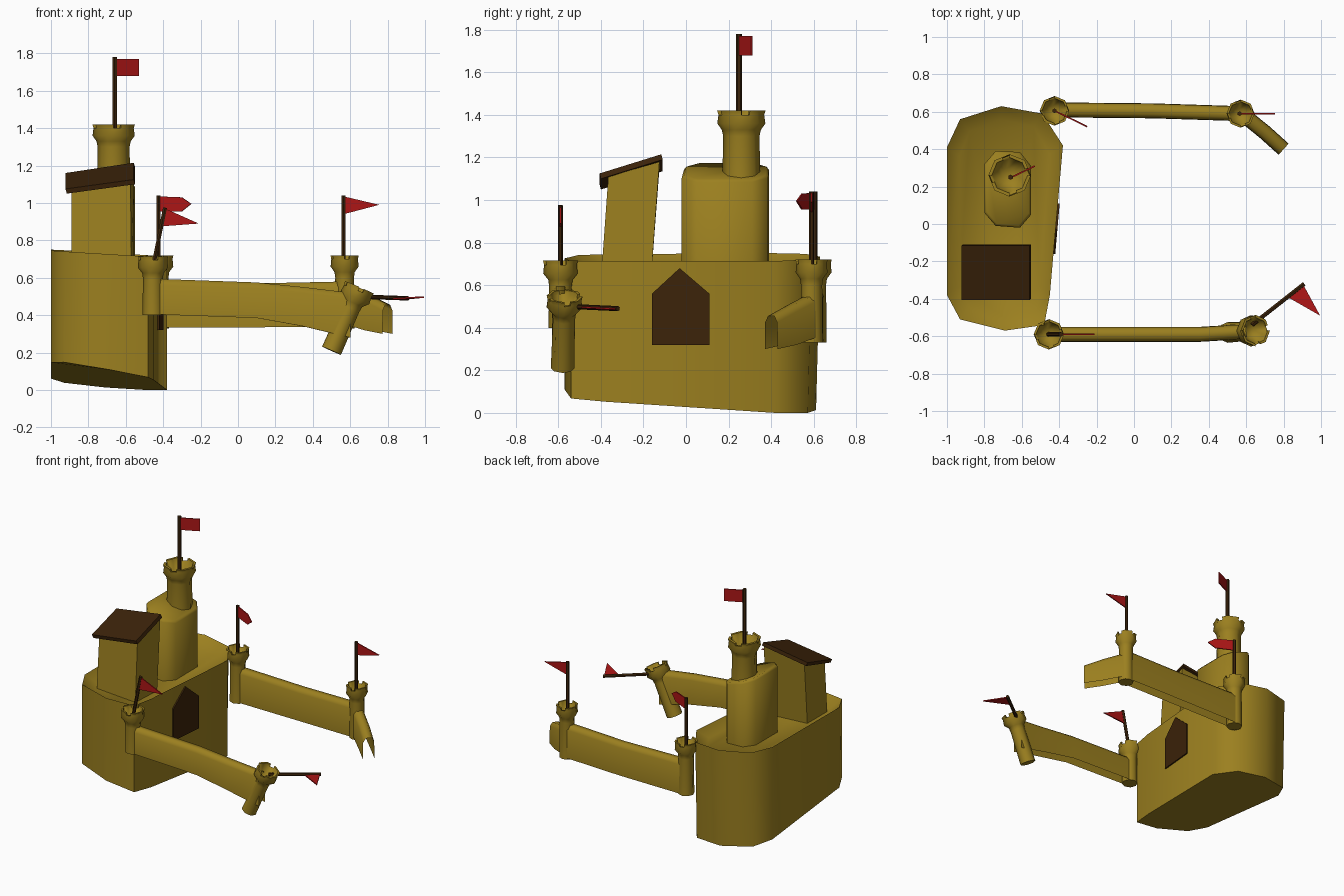
import bpy, bmesh, math
from mathutils import Vector, Matrix

if "Cube" in bpy.data.objects:
    bpy.data.objects.remove(bpy.data.objects["Cube"])


def material(name, rgb):
    m = bpy.data.materials.new(name)
    m.diffuse_color = (*rgb, 1)
    m.use_nodes = True
    m.node_tree.nodes["Principled BSDF"].inputs["Base Color"].default_value = m.diffuse_color
    return m


SAND = material("sand", (0.33, 0.215, 0.014))
WOOD = material("wood", (0.045, 0.017, 0.003))
RED = material("red_cloth", (0.42, 0.008, 0.008))


def finish(name, bm, mat, angle=40):
    bmesh.ops.recalc_face_normals(bm, faces=bm.faces)
    me = bpy.data.meshes.new(name)
    bm.to_mesh(me)
    bm.free()
    me.materials.append(mat)
    me.shade_smooth()
    me.set_sharp_from_angle(angle=math.radians(angle))
    ob = bpy.data.objects.new(name, me)
    bpy.context.collection.objects.link(ob)
    return ob


def loft(bm, rings, cap0=True, cap1=True, closed=True):
    """Skin rings of points; returns the bmesh faces of each band."""
    vs = [[bm.verts.new(p) for p in r] for r in rings]
    n = len(rings[0])
    bands = []
    for a, b in zip(vs, vs[1:]):
        bands.append([bm.faces.new((a[i], a[(i + 1) % n], b[(i + 1) % n], b[i]))
                      for i in range(n if closed else n - 1)])
    if cap0:
        bm.faces.new(vs[0])
    if cap1:
        bm.faces.new(vs[-1])
    return bands


def turret(name, base, axis, length, r, lip):
    """Eight-sided shaft with a flared, notched bowl on top."""
    bm = bmesh.new()

    def ring(rad, z):
        return [(rad * k * math.cos(t), rad * k * math.sin(t), z)
                for i in range(16)
                for t, k in [((i + 1) * math.pi / 8,
                              1 if i % 2 else math.cos(math.pi / 8))]]
    h = length
    bands = loft(bm, [ring(r * 1.06, 0), ring(r, h - 0.12), ring(r * 1.08, h - 0.09),
                      ring(lip, h - 0.06), ring(lip * 0.95, h - 0.02),
                      ring(lip * 0.8, h - 0.02), ring(lip * 0.4, h - 0.075)])
    # low merlons with narrow gaps
    tops = [f for i, f in enumerate(bands[4]) if i % 4 != 3]
    up = bmesh.ops.extrude_face_region(bm, geom=tops)["geom"]
    bmesh.ops.delete(bm, geom=tops, context='FACES_ONLY')
    for v in [g for g in up if isinstance(g, bmesh.types.BMVert)]:
        v.co = (v.co.x * 1.06, v.co.y * 1.06, v.co.z + 0.02)
    q = Vector((0, 0, 1)).rotation_difference(Vector(axis).normalized())
    bm.transform(Matrix.Translation(base) @ q.to_matrix().to_4x4())
    return finish(name, bm, SAND, 70)


def pole(name, a, b, r=0.012):
    a, b = Vector(a), Vector(b)
    bm = bmesh.new()
    bmesh.ops.create_cone(bm, cap_ends=True, segments=6, radius1=r, radius2=r,
                          depth=(b - a).length)
    q = Vector((0, 0, 1)).rotation_difference((b - a).normalized())
    bm.transform(Matrix.Translation((a + b) / 2) @ q.to_matrix().to_4x4())
    finish(name, bm, WOOD)


def flag(name, pts):
    bm = bmesh.new()
    pts = [Vector(p) for p in pts]
    n = (pts[1] - pts[0]).cross(pts[2] - pts[0]).normalized() * 0.004
    loft(bm, [[p - n for p in pts], [p + n for p in pts]])
    finish(name, bm, RED)


def wall(name, path):
    """Round-topped wall, open below; path rows are x, y, top z, bottom z."""
    bm = bmesh.new()
    rings = []
    for i, (x, y, t, b) in enumerate(path):
        p, q = path[max(i - 1, 0)], path[min(i + 1, len(path) - 1)]
        d = Vector((q[0] - p[0], q[1] - p[1]))
        s = Vector((-d.y, d.x)).normalized()
        rings.append([(x + s.x * o, y + s.y * o, z) for o, z in
                      [(-.04, b), (-.038, t - .03), (-.02, t), (.02, t),
                       (.038, t - .03), (.04, b)]])
    loft(bm, rings, False, False, closed=False)
    return finish(name, bm, SAND, 60)


# main keep: slanted base, raised rim around a sunken floor
plan = [(-1, .41), (-.93, .56), (-.71, .63), (-.49, .59), (-.38, .42), (-.45, -.38),
        (-.48, -.54), (-.69, -.57), (-.93, -.51), (-1, -.38)]
cx, cy = -.7, .02


def top_z(x, y):
    return .712 - .06 * (x + .4) + .006 * y


def base_z(x, y):
    return max(0, -.1 * (x + .4) + (.42 - y) * (.055 - .09 * (x + .4)))


rim = [(cx + (x - cx) * .78, cy + (y - cy) * .88) for x, y in plan]
bm = bmesh.new()
loft(bm, [[(x, y * (.97 if y > .43 else 1), base_z(x, y)) for x, y in plan],
          [(x, y, top_z(x, y)) for x, y in plan],
          [(x, y, top_z(x, y) - .06) for x, y in rim]])
finish("keep", bm, SAND, 65)

# door on the right side of the keep
bm = bmesh.new()
door = [(-.16, .32), (.11, .32), (.11, .56), (-.03, .68), (-.16, .56)]
loft(bm, [[(-.415 + .0875 * y + o, y, z) for y, z in door] for o in (-.03, .008)])
finish("door", bm, WOOD, 30)

# rear tower with rounded corners and a sloping top
bm = bmesh.new()
foot = [(-.8, .06), (-.74, -.01), (-.61, -.02), (-.55, .05),
        (-.55, .31), (-.61, .385), (-.74, .39), (-.8, .32)]
loft(bm, [[(x, y, .62) for x, y in foot],
          [(x, y, 1.085 - .3 * (x + .55)) for x, y in foot],
          [(-.675 + (x + .675) * .9, .185 + (y - .185) * .94, 1.1 - .3 * (x + .55))
           for x, y in foot]])
finish("rear_tower", bm, SAND, 75)

# front tower leaning back under a tilted slab roof
bm = bmesh.new()
loft(bm, [[(-.89, -.4, .62), (-.57, -.4, .62), (-.555, -.165, .62), (-.89, -.165, .62)],
          [(-.89, -.365, 1.07), (-.575, -.365, 1.11),
           (-.555, -.125, 1.18), (-.89, -.125, 1.145)]])
finish("front_tower", bm, SAND)
bm = bmesh.new()
slab = [(-.915, -.4, 1.05), (-.55, -.4, 1.10), (-.55, -.11, 1.19), (-.915, -.11, 1.135)]
loft(bm, [slab, [(x - .008, y - .006, z + .025) for x, y, z in slab]])
finish("slab_roof", bm, WOOD)

# curtain walls, the rear one ending in a broken stub
wall("front_wall", [(-.46, -.59, .595, .405), (.1, -.59, .575, .385),
                    (.35, -.59, .55, .34), (.6, -.575, .52, .28)])
wall("rear_wall", [(-.42, .61, .58, .335), (.1, .605, .57, .335), (.57, .59, .58, .34)])
wall("broken_wall", [(.57, .595, .56, .36), (.7, .49, .505, .32), (.80, .40, .455, .30)])

# turrets
UP = (0, 0, 1)
turret("keep_turret", (-.665, .26, 1.07), UP, .35, .085, .113)
turret("front_left_turret", (-.455, -.59, .40), UP, .315, .053, .081)
turret("rear_left_turret", (-.425, .605, .33), UP, .39, .053, .079)
turret("rear_right_turret", (.57, .59, .33), UP, .39, .05, .075)
turret("fallen_turret", (.50, -.58, .21), (.15, .01, .34), .37, .052, .084)

# poles and flags
pole("keep_pole", (-.66, .25, 1.33), (-.66, .25, 1.78), .014)
flag("keep_flag", [(-.655, .25, 1.68), (-.655, .25, 1.77), (-.53, .31, 1.77), (-.53, .31, 1.68)])
pole("front_left_pole", (-.46, -.59, .63), (-.39, -.59, .975))
flag("front_left_flag", [(-.41, -.59, .875), (-.39, -.59, .97), (-.21, -.59, .89)])
pole("rear_left_pole", (-.425, .605, .63), (-.425, .605, 1.04))
flag("rear_left_flag", [(-.425, .605, .955), (-.425, .605, 1.035), (-.30, .545, 1.03),
                        (-.25, .52, .995), (-.30, .545, .955)])
pole("rear_right_pole", (.565, .59, .63), (.565, .59, 1.04))
flag("rear_right_flag", [(.565, .59, .94), (.565, .59, 1.035), (.755, .59, .99)])
pole("fallen_pole", (.63, -.54, .50), (.91, -.32, .49))
flag("fallen_flag", [(.82, -.39, .488), (.905, -.325, .488), (.995, -.49, .497)])
